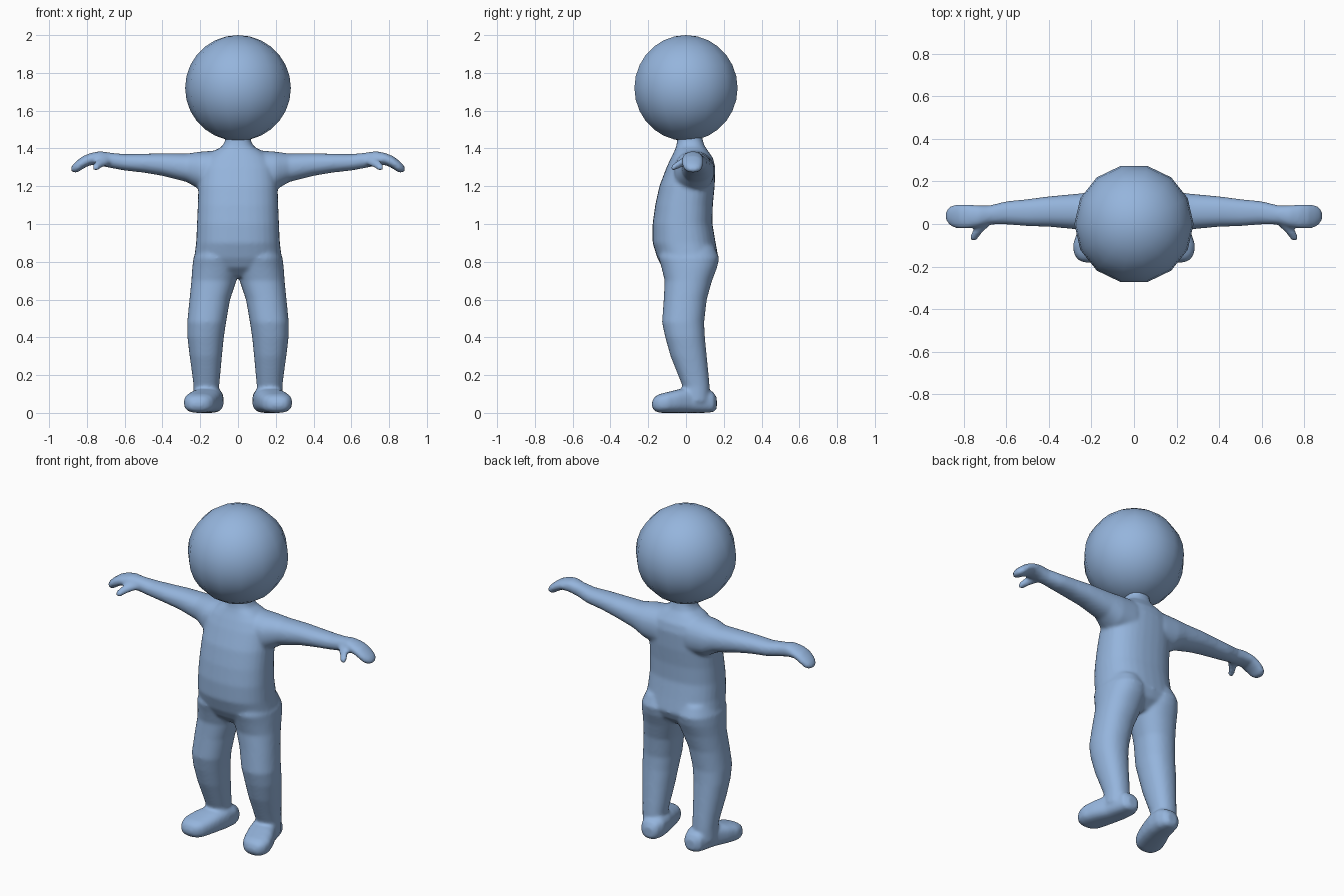
import bpy, bmesh, math

blue = bpy.data.materials.new("soft blue")
blue.diffuse_color = (0.30, 0.46, 0.72, 1)


def loft(bm, axis, rows, mirror=False, power=2.2, n=32):
    """Rows are (position on axis, min and max on each of the other two axes)."""
    others = [a for a in range(3) if a != axis]
    for side in ((1, -1) if mirror else (1,)):
        rings = []
        for t, b0, b1, c0, c1 in rows:
            ring = []
            for i in range(n):
                a = 2 * math.pi * i / n
                u, v = [math.copysign(abs(k) ** (2 / power), k)
                        for k in (math.cos(a), math.sin(a))]
                p = [0, 0, 0]
                p[axis] = t
                p[others[0]] = (b0 + b1) / 2 + u * (b1 - b0) / 2
                p[others[1]] = (c0 + c1) / 2 + v * (c1 - c0) / 2
                p[0] *= side
                ring.append(bm.verts.new(p))
            rings.append(ring)
        for r, s in zip(rings, rings[1:]):
            for i in range(n):
                j = (i + 1) % n
                bm.faces.new((r[i], r[j], s[j], s[i]))
        bm.faces.new(rings[0][::-1])
        bm.faces.new(rings[-1])


bm = bmesh.new()

# torso and neck, from hips up
loft(bm, 2, [
    (0.72, -0.13, 0.13, -0.07, 0.09), (0.77, -0.20, 0.20, -0.125, 0.15),
    (0.82, -0.232, 0.232, -0.152, 0.172), (0.90, -0.222, 0.222, -0.177, 0.157),
    (1.00, -0.217, 0.217, -0.177, 0.14), (1.10, -0.213, 0.213, -0.163, 0.142),
    (1.20, -0.21, 0.21, -0.141, 0.152), (1.30, -0.20, 0.20, -0.103, 0.155),
    (1.35, -0.175, 0.175, -0.08, 0.143), (1.385, -0.13, 0.13, -0.062, 0.118),
    (1.41, -0.085, 0.085, -0.052, 0.10), (1.44, -0.068, 0.068, -0.047, 0.09),
    (1.50, -0.068, 0.068, -0.047, 0.08)], power=2.4)

# legs
loft(bm, 2, [
    (0.06, 0.10, 0.235, -0.02, 0.125), (0.14, 0.10, 0.235, -0.018, 0.125),
    (0.20, 0.094, 0.242, -0.042, 0.12), (0.30, 0.085, 0.256, -0.082, 0.11),
    (0.40, 0.075, 0.268, -0.11, 0.10), (0.48, 0.063, 0.269, -0.127, 0.096),
    (0.60, 0.042, 0.257, -0.118, 0.11), (0.70, 0.008, 0.247, -0.113, 0.138),
    (0.77, -0.01, 0.242, -0.13, 0.165), (0.82, -0.01, 0.236, -0.145, 0.176),
    (0.88, 0.02, 0.21, -0.13, 0.15)], mirror=True)

# feet, heel to toe, turned outwards
loft(bm, 1, [
    (0.163, 0.11, 0.17, 0.02, 0.08), (0.145, 0.09, 0.20, 0.004, 0.11),
    (0.10, 0.075, 0.215, 0, 0.13), (0.03, 0.08, 0.235, 0, 0.137),
    (-0.04, 0.095, 0.268, 0, 0.125), (-0.10, 0.113, 0.288, 0, 0.11),
    (-0.14, 0.13, 0.282, 0, 0.10), (-0.167, 0.155, 0.265, 0.01, 0.085),
    (-0.18, 0.185, 0.24, 0.03, 0.06)], mirror=True, power=2.7)

# arms and curled hands
loft(bm, 0, [
    (0.10, -0.07, 0.15, 1.16, 1.39), (0.20, -0.06, 0.15, 1.18, 1.383),
    (0.27, -0.025, 0.142, 1.222, 1.373), (0.40, -0.013, 0.13, 1.255, 1.374),
    (0.50, -0.01, 0.117, 1.272, 1.372), (0.60, -0.002, 0.107, 1.283, 1.37),
    (0.68, -0.002, 0.087, 1.298, 1.378), (0.73, -0.015, 0.088, 1.308, 1.386),
    (0.78, -0.022, 0.092, 1.313, 1.376), (0.82, -0.022, 0.092, 1.293, 1.36),
    (0.85, -0.017, 0.09, 1.272, 1.338), (0.872, 0, 0.077, 1.272, 1.318),
    (0.884, 0.02, 0.06, 1.28, 1.30)], mirror=True)

# thumbs
loft(bm, 1, [
    (0.03, 0.67, 0.73, 1.31, 1.36), (-0.01, 0.68, 0.745, 1.308, 1.352),
    (-0.04, 0.713, 0.763, 1.293, 1.337), (-0.068, 0.733, 0.773, 1.282, 1.317),
    (-0.08, 0.743, 0.768, 1.285, 1.306)], mirror=True)

bmesh.ops.recalc_face_normals(bm, faces=bm.faces)
mesh = bpy.data.meshes.new("body")
bm.to_mesh(mesh)
bm.free()
body = bpy.data.objects.new("body", mesh)
bpy.context.collection.objects.link(body)
mesh.materials.append(blue)

# fuse the parts into one smooth skin
remesh = body.modifiers.new("fuse", 'REMESH')
remesh.mode = 'VOXEL'
remesh.voxel_size = 0.009
remesh.use_smooth_shade = True
smooth = body.modifiers.new("soften", 'SMOOTH')
smooth.factor = 0.5
smooth.iterations = 9

# head
bpy.ops.mesh.primitive_uv_sphere_add(segments=14, ring_count=14, radius=0.28,
                                     location=(0, 0, 1.72),
                                     rotation=(0, 0, math.pi / 2))
head = bpy.context.object
head.name = "head"
head.data.materials.append(blue)
bpy.ops.object.shade_smooth()
